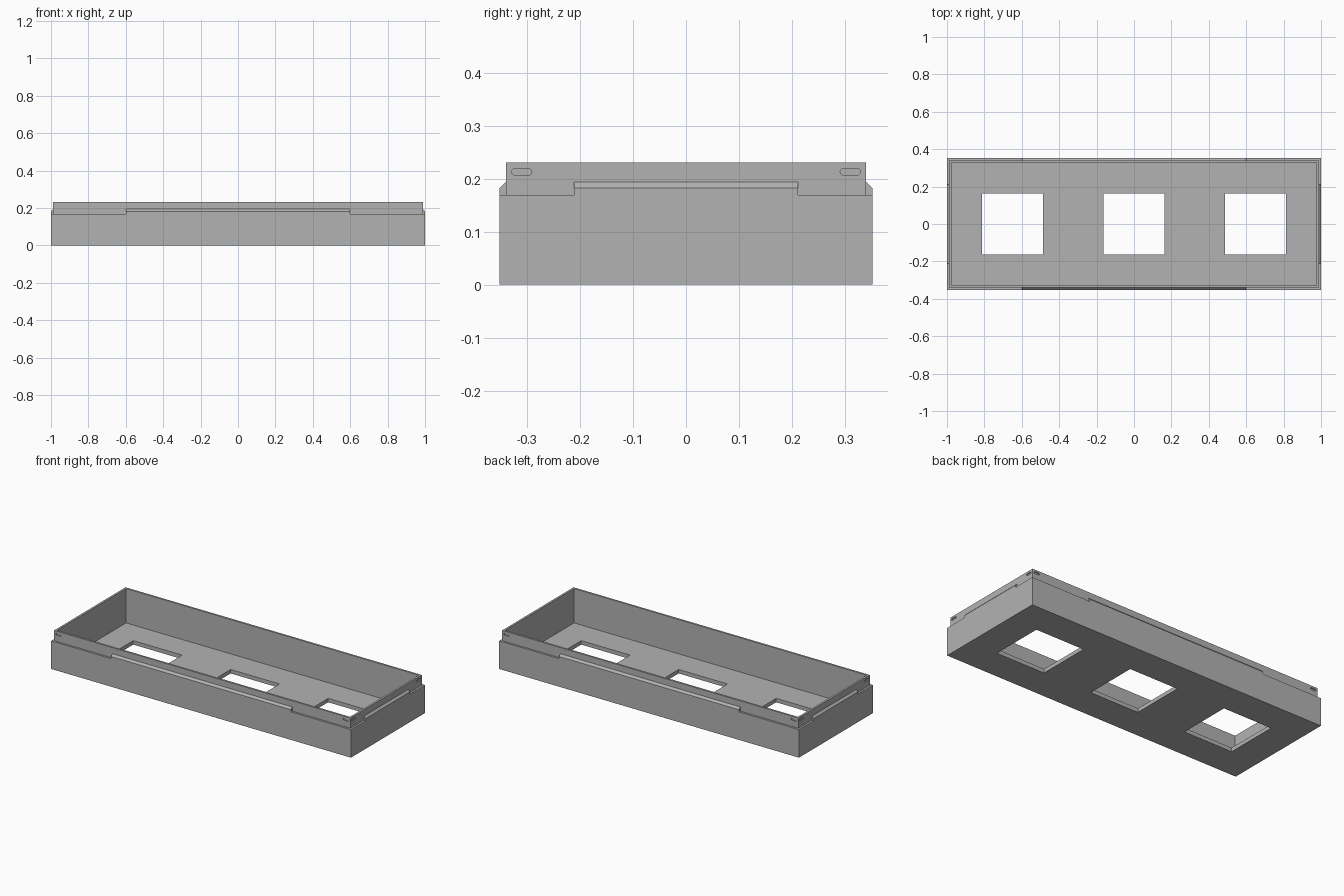
import bpy, bmesh, math
from mathutils import Matrix, Vector

if "Cube" in bpy.data.objects:
    bpy.data.objects.remove(bpy.data.objects["Cube"], do_unlink=True)

HX, HY = 1.0, 0.352            # outer half sizes
STEP, WALL = 0.012, 0.024      # lip set-back and wall thickness
FLOOR, LEDGE, TOP = 0.024, 0.169, 0.231

grey = bpy.data.materials.new("plain grey")
grey.use_nodes = True
grey.diffuse_color = (0.45, 0.45, 0.45, 1)
grey.node_tree.nodes["Principled BSDF"].inputs["Base Color"].default_value = grey.diffuse_color


def finish(name, bm):
    bmesh.ops.recalc_face_normals(bm, faces=bm.faces[:])
    mesh = bpy.data.meshes.new(name)
    bm.to_mesh(mesh)
    bm.free()
    mesh.materials.append(grey)
    obj = bpy.data.objects.new(name, mesh)
    bpy.context.collection.objects.link(obj)
    return obj


def prism(bm, points, direction):
    """Extrude a closed loop of points along a direction."""
    face = bm.faces.new([bm.verts.new(p) for p in points])
    geom = bmesh.ops.extrude_face_region(bm, geom=[face], use_keep_orig=True)["geom"]
    bmesh.ops.translate(bm, vec=direction,
                        verts=[g for g in geom if isinstance(g, bmesh.types.BMVert)])


def cut(target, cutter):
    cutter.hide_render = True
    mod = target.modifiers.new("cut", 'BOOLEAN')
    mod.operation, mod.solver, mod.object = 'DIFFERENCE', 'EXACT', cutter
    bpy.context.view_layer.objects.active = target
    bpy.ops.object.modifier_apply(modifier=mod.name)
    bpy.data.objects.remove(cutter, do_unlink=True)


# Tray shell: rectangular rings from the underside, over the lip, to the floor
bm = bmesh.new()
rings = []
for inset, z in ((0, 0), (0, LEDGE), (STEP, LEDGE), (STEP, TOP), (WALL, TOP), (WALL, FLOOR)):
    x, y = HX - inset, HY - inset
    rings.append([bm.verts.new((sx * x, sy * y, z))
                  for sx, sy in ((-1, -1), (1, -1), (1, 1), (-1, 1))])
for a, b in zip(rings, rings[1:]):
    for i in range(4):
        j = (i + 1) % 4
        bm.faces.new((a[i], a[j], b[j], b[i]))
bm.faces.new(rings[0])
bm.faces.new(rings[-1])
tray = finish("tray", bm)

# Three square openings in the floor
bm = bmesh.new()
for x in (-0.65, 0, 0.65):
    bmesh.ops.create_cube(bm, size=1, matrix=Matrix.Translation((x, 0, 0))
                          @ Matrix.Diagonal((0.326, 0.326, 0.15, 1)))
cut(tray, finish("opening_cutter", bm))

# Shallow rounded slots near both ends of every lip side
bm = bmesh.new()
DEPTH, RADIUS, SLOT_Z = 0.006, 0.006, 0.213
for side in range(4):
    along_x = side % 2 == 0
    out, run = (HY, HX) if along_x else (HX, HY)
    turn = Matrix.Rotation(side * math.pi / 2, 3, 'Z')
    for end in (-1, 1):
        points = []
        for k in range(16):
            a = math.pi * (k if k < 8 else k - 1 + 1 / 8) / 7.5
            shift = 0.013 if math.cos(a) > 0 else -0.013
            points.append(turn @ Vector((end * (run - 0.042) + shift + RADIUS * math.cos(a),
                                         -(out - STEP - DEPTH),
                                         SLOT_Z + RADIUS * math.sin(a))))
        prism(bm, points, turn @ Vector((0, -0.03, 0)))
cut(tray, finish("slot_cutter", bm))

# Raised strips with a sloped top along the middle of each side
names = ("front_strip", "left_strip", "back_strip", "right_strip")
for side, name in enumerate(names):
    out, half = (HY, 0.6) if side % 2 == 0 else (HX, 0.211)
    turn = Matrix.Rotation(side * math.pi / 2, 3, 'Z')
    profile = ((0, LEDGE), (0, 0.182), (STEP, 0.194), (STEP, LEDGE))
    bm = bmesh.new()
    prism(bm, [turn @ Vector((-half, -(out - d), z)) for d, z in profile],
          turn @ Vector((2 * half, 0, 0)))
    finish(name, bm)
